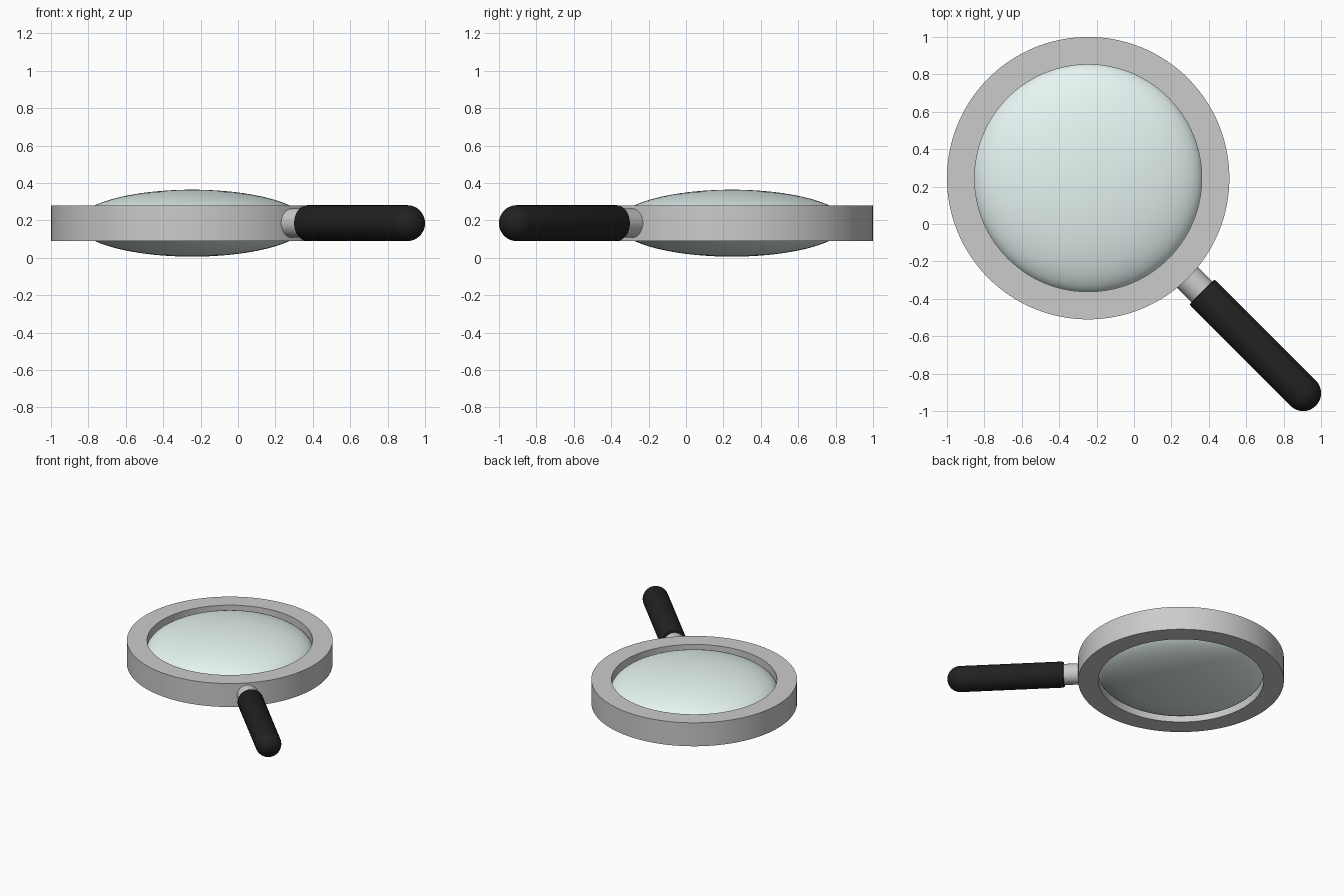
import bpy, bmesh
from math import sin, cos, pi, radians
from mathutils import Vector

if "Cube" in bpy.data.objects:
    bpy.data.objects.remove(bpy.data.objects["Cube"])

CENTRE = Vector((-0.245, 0.245, 0.185))   # middle of the lens
AXIS = Vector((1, -1, 0)).normalized()    # handle direction


def material(name, rgb):
    mat = bpy.data.materials.new(name)
    mat.diffuse_color = (*rgb, 1)
    mat.use_nodes = True
    mat.node_tree.nodes["Principled BSDF"].inputs["Base Color"].default_value = mat.diffuse_color
    return mat


def lathe(name, profile, location, axis=Vector((0, 0, 1)), closed=False, steps=96, mat=None):
    """Revolve (radius, height) points around an axis."""
    bm = bmesh.new()
    verts = [bm.verts.new((r, 0, h)) for r, h in profile]
    pairs = list(zip(verts, verts[1:]))
    if closed:
        pairs.append((verts[-1], verts[0]))
    edges = [bm.edges.new(p) for p in pairs]
    bmesh.ops.spin(bm, geom=verts + edges, cent=(0, 0, 0), axis=(0, 0, 1),
                   angle=2 * pi, steps=steps, use_merge=True)
    bmesh.ops.remove_doubles(bm, verts=bm.verts, dist=1e-5)
    bmesh.ops.recalc_face_normals(bm, faces=bm.faces)
    mesh = bpy.data.meshes.new(name)
    bm.to_mesh(mesh)
    bm.free()
    obj = bpy.data.objects.new(name, mesh)
    bpy.context.collection.objects.link(obj)
    obj.location = location
    obj.rotation_euler = axis.to_track_quat('Z', 'Y').to_euler()
    if mat:
        mesh.materials.append(mat)
    bpy.ops.object.select_all(action='DESELECT')
    obj.select_set(True)
    bpy.context.view_layer.objects.active = obj
    bpy.ops.object.shade_smooth_by_angle(angle=radians(35))
    return obj


def arc(radius, height, start, end, count, offset=0.0):
    """Points on an elliptical arc, angles measured from the equator."""
    angles = [start + (end - start) * i / count for i in range(count + 1)]
    return [(max(radius * cos(a), 0), offset + height * sin(a)) for a in angles]


# Rim
lathe("rim", [(0.607, -0.095), (0.755, -0.095), (0.755, 0.095), (0.607, 0.095)],
      CENTRE, closed=True, steps=128)

# Lens: flattened sphere tucked into the rim
lathe("lens", arc(0.615, 0.179, -pi / 2, pi / 2, 48), CENTRE,
      mat=material("glass", (0.8, 0.92, 0.9)))

# Neck between rim and grip
lathe("neck", [(0, 0.69), (0.078, 0.69), (0.078, 0.93), (0, 0.93)], CENTRE, AXIS, steps=48)

# Grip with softened front edge and rounded end
grip = [(0, 0.86), (0.085, 0.86), (0.092, 0.863), (0.096, 0.872)]
grip += arc(0.096, 0.096, 0, pi / 2, 16, offset=1.625)
lathe("grip", grip, CENTRE, AXIS, steps=48, mat=material("black_rubber", (0.015, 0.015, 0.015)))
